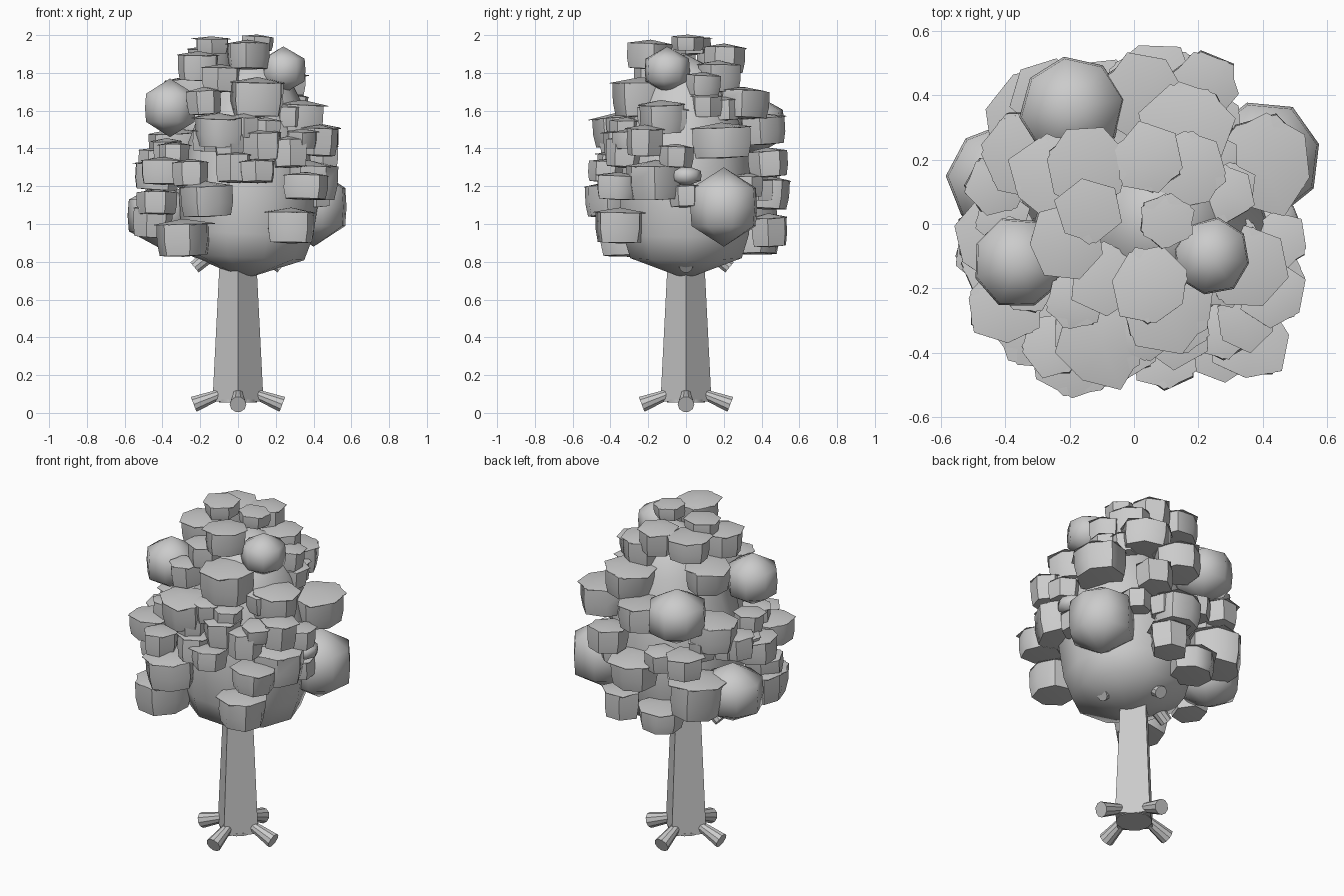
import bpy, math, random
from mathutils import Vector, Euler

random.seed(4)


def finish(name, verts, faces, angle=35):
    me = bpy.data.meshes.new(name)
    me.from_pydata(verts, [], faces)
    ob = bpy.data.objects.new(name, me)
    bpy.context.collection.objects.link(ob)
    bpy.ops.object.select_all(action='DESELECT')
    ob.select_set(True)
    bpy.context.view_layer.objects.active = ob
    bpy.ops.object.shade_smooth_by_angle(angle=math.radians(angle))
    return ob


def lathe(name, profile, sides, loc=(0, 0, 0), rot=(0, 0, 0), jitter=0, angle=35):
    """Closed lathe through (radius, z) points, first and last being the poles."""
    rings = profile[1:-1]
    wob = [1 + random.uniform(-jitter, jitter) for _ in range(sides)]
    verts = [Vector((0, 0, profile[0][1]))]
    for r, z in rings:
        for i in range(sides):
            a = math.tau * i / sides
            verts.append(Vector((r * wob[i] * math.cos(a), r * wob[i] * math.sin(a), z)))
    verts.append(Vector((0, 0, profile[-1][1])))
    last = len(verts) - 1
    faces = []
    for i in range(sides):
        j = (i + 1) % sides
        faces.append((0, 1 + j, 1 + i))
        for k in range(len(rings) - 1):
            b = 1 + k * sides
            faces.append((b + i, b + j, b + sides + j, b + sides + i))
        b = last - sides
        faces.append((b + i, b + j, last))
    m = Euler(rot).to_matrix()
    return finish(name, [m @ v + Vector(loc) for v in verts], faces, angle)


def limb(name, start, end, r0, r1, sides=10):
    d = Vector(end) - Vector(start)
    n = d.length
    rot = d.to_track_quat('Z', 'Y').to_euler()
    return lathe(name, [(0, 0), (r0, 0), (r1, n), (0, n)], sides, start, rot)


# trunk: square taper set on its corner, with a round foot
lathe("trunk", [(0, .06), (.135, .06), (.1, .75), (.09, .95), (0, .95)], 4)
lathe("trunk_foot", [(0, .055), (.1, .055), (.1, .07), (0, .07)], 12)

# roots and branch stubs
for k in range(4):
    a = k * math.pi / 2
    c, s = math.cos(a), math.sin(a)
    limb("root", (.08 * c, .08 * s, .105), (.235 * c, .235 * s, .045), .026, .044)
for a in (0, 180, 90):
    c, s = math.cos(math.radians(a)), math.sin(math.radians(a))
    limb("branch_stub", (.05 * c, .05 * s, .92), (.23 * c, .23 * s, .77), .045, .036)

# inner crown mass
lathe("crown_core", [(0, .71), (.31, .825), (.35, .95), (.37, 1.15), (.34, 1.4),
                     (.26, 1.65), (.16, 1.82), (0, 1.9)], 10, rot=(0, .05, 0), angle=60)


def clump(x, y, z0, z1, r):
    """Leaf drum with nearly upright walls and a thin ragged flared cap."""
    h, z = z1 - z0, (z0 + z1) / 2
    rot = (random.uniform(-.06, .06), random.uniform(-.06, .06), random.uniform(0, 6))
    n = 7 if r > .11 else 6
    lathe("leaf_clump", [(0, -h * .52), (r * .88, -h * .48), (r * .97, -h * .1),
                         (r * .97, h * .4), (0, h * .5)],
          n, (x, y, z), rot, .07, 50)
    lathe("leaf_cap", [(0, h * .48), (r * 1.04, h * .38), (r * 1.04, h * .4), (0, h * .54)],
          n, (x, y, z), (rot[0], rot[1], rot[2] + .2), .1, 30)


def ball(x, y, z0, z1, r):
    """Larger clump: upright band between pointed top and bottom."""
    h, z = z1 - z0, (z0 + z1) / 2
    lathe("leaf_ball", [(0, -h / 2), (r * .96, -h * .24), (r, 0), (r * .96, h * .24), (0, h / 2)],
          8, (x, y, z), (0, 0, random.uniform(0, 6)), .03, 70)


# big rounded clumps
for b in ((.40, .2, .88, 1.3, .185), (-.36, -.12, 1.46, 1.77, .145),
          (-.41, .14, .87, 1.22, .17), (-.19, .36, 1.36, 1.69, .165),
          (.24, -.1, 1.69, 1.94, .12), (.44, 0, 1.2, 1.31, .08)):
    ball(*b)

# front clumps
front = ((.10, -.24, 1.57, 1.77, .15), (-.10, -.37, 1.41, 1.58, .135),
         (-.17, -.40, 1.04, 1.22, .145), (-.29, -.30, .83, 1.02, .155),
         (.36, -.36, 1.13, 1.27, .125), (.28, -.35, .9, 1.08, .135),
         (-.40, -.25, 1.21, 1.35, .12), (-.25, -.38, 1.2, 1.34, .1),
         (.10, -.42, 1.22, 1.34, .10), (.13, -.33, 1.34, 1.5, .11),
         (-.02, -.38, 1.22, 1.38, .1), (.27, -.33, 1.3, 1.46, .1),
         (-.43, -.13, 1.05, 1.18, .11), (-.18, -.24, 1.58, 1.72, .09))
# right clumps
right = ((.40, .19, 1.35, 1.53, .155), (.34, -.13, 1.48, 1.65, .125),
         (.43, -.22, 1.36, 1.52, .1), (.37, -.16, 1.13, 1.33, .155),
         (.28, .09, 1.68, 1.8, .09), (.17, .3, 1.56, 1.72, .14),
         (.45, -.05, 1.3, 1.42, .09), (.34, -.3, 1.4, 1.5, .09))
# back and left clumps
back = ((.12, .44, .88, 1.05, .11), (.05, .42, 1.08, 1.25, .14),
        (.22, .43, 1.25, 1.4, .11), (-.3, .33, .96, 1.18, .16),
        (-.33, .22, 1.33, 1.5, .14), (-.45, -.08, .93, 1.1, .11),
        (-.43, -.05, 1.18, 1.33, .13), (-.27, .4, 1.2, 1.34, .11),
        (-.43, .12, 1.26, 1.4, .1), (.03, .4, 1.42, 1.58, .13),
        (-.1, .38, .84, .98, .13), (-.25, .15, 1.63, 1.78, .13))
# top clumps
top = ((-.09, -.17, 1.7, 1.84, .11), (-.21, -.05, 1.76, 1.91, .115),
       (.05, -.19, 1.82, 1.97, .12), (-.14, .04, 1.9, 1.99, .1),
       (.1, .01, 1.92, 2.0, .09), (-.15, .18, 1.8, 1.94, .12),
       (.05, .2, 1.8, 1.95, .11), (.17, .17, 1.7, 1.86, .12))
for c in front + right + back + top:
    clump(*c)

# small filler sprigs between the large clumps
for k in range(18):
    a = k * 2.4
    z = 1.15 + .5 * (k * .37 % 1)
    r = .41 - .3 * max(0, z - 1.3)
    clump(r * math.cos(a), r * math.sin(a), z - .06, z + .06, .085)
